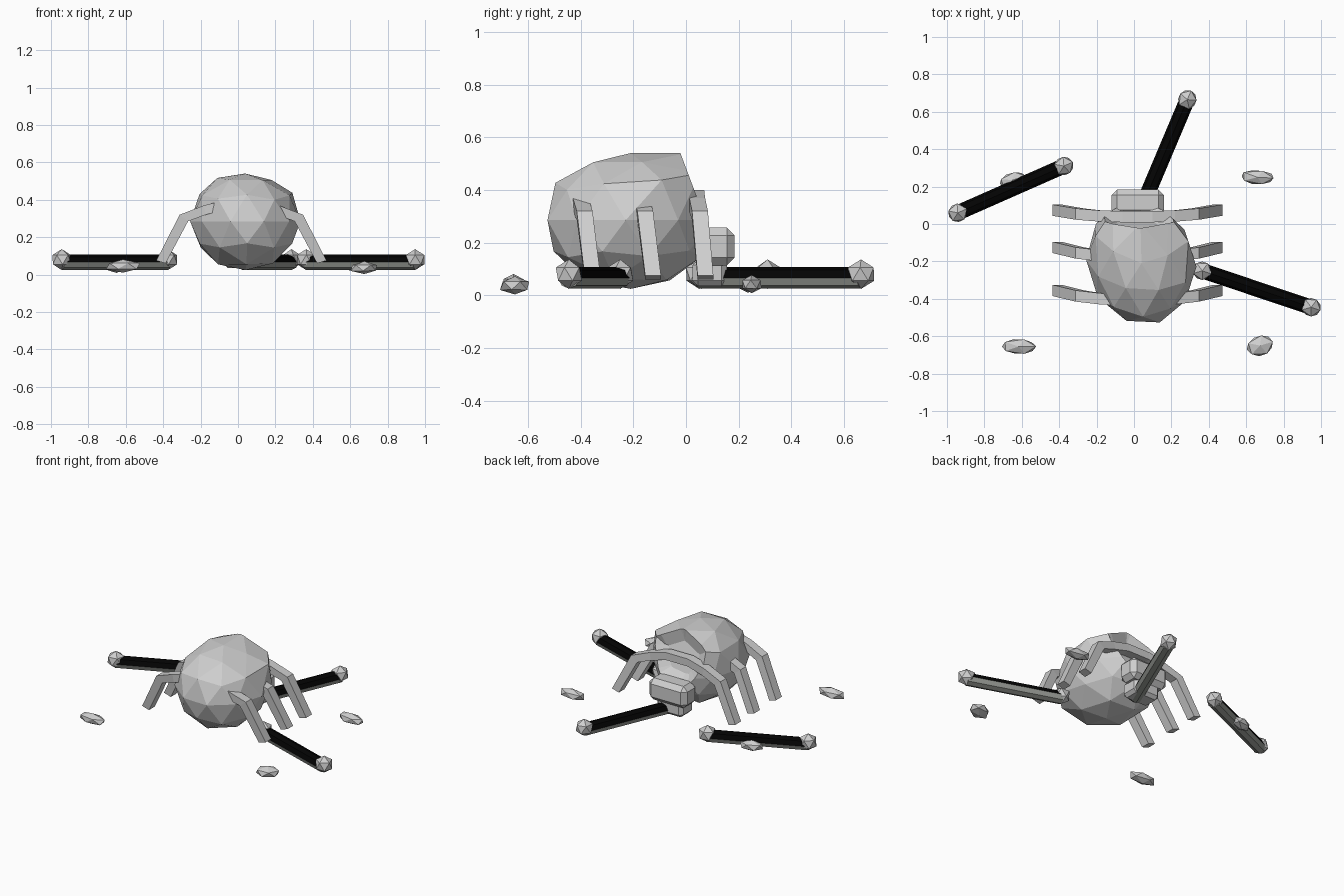
import bpy, bmesh, math, random
from mathutils import Vector, Matrix

if "Cube" in bpy.data.objects:
    bpy.data.objects.remove(bpy.data.objects["Cube"])


def material(name, rgb):
    m = bpy.data.materials.new(name)
    m.diffuse_color = (*rgb, 1)
    m.use_nodes = True
    m.node_tree.nodes["Principled BSDF"].inputs["Base Color"].default_value = m.diffuse_color
    return m


bone = material("bone_grey", (0.62, 0.62, 0.62))
black = material("black", (0.001, 0.001, 0.001))
shade = material("shaft_grey", (0.32, 0.335, 0.31))


def finish(bm, name, mats=(bone,)):
    bmesh.ops.recalc_face_normals(bm, faces=bm.faces)
    me = bpy.data.meshes.new(name)
    bm.to_mesh(me)
    bm.free()
    for m in mats:
        me.materials.append(m)
    ob = bpy.data.objects.new(name, me)
    bpy.context.collection.objects.link(ob)
    return ob


def ball(bm, loc, size, sub, rot=0.0, jitter=0.0):
    vs = bmesh.ops.create_icosphere(bm, subdivisions=sub, radius=1)["verts"]
    turn = Matrix.Rotation(rot, 3, 'Z')
    for v in vs:
        p = v.co * (1 + random.uniform(-jitter, jitter))
        v.co = turn @ Vector(a * b for a, b in zip(p, size)) + Vector(loc)


# Skull: faceted ball with a raised brow, cut flat on the face side
random.seed(3)
bm = bmesh.new()
ball(bm, (0.04, -0.21, 0.285), (0.285, 0.335, 0.265), 2, 0.3, 0.03)
for v in bm.verts:
    if v.co.y > -0.14 and v.co.z > 0.3:
        v.co.z = 0.285 + (v.co.z - 0.285) * 1.25
        v.co.y += 0.04
    v.co.z = min(max(v.co.z, 0.02), 0.54)
n = Vector((0, 0.936, 0.35)).normalized()
cut = bmesh.ops.bisect_plane(bm, geom=bm.verts[:] + bm.edges[:] + bm.faces[:],
                             plane_co=(0, -0.01, 0.51), plane_no=n, clear_outer=True)
rim = [e for e in cut["geom_cut"] if isinstance(e, bmesh.types.BMEdge)]
# Sunken face opening
cap = bmesh.ops.contextual_create(bm, geom=rim)["faces"]
bmesh.ops.inset_region(bm, faces=cap, thickness=0.07, depth=0)
for v in {v for f in cap for v in f.verts}:
    v.co -= n * 0.04
finish(bm, "skull")


# Jaw: bevelled block over a narrower chin
def block(name, loc, size, bevel):
    bm = bmesh.new()
    bmesh.ops.create_cube(bm, size=1)
    for v in bm.verts:
        v.co = Vector(a * b for a, b in zip(v.co, size)) + Vector(loc)
    bmesh.ops.bevel(bm, geom=bm.edges[:], offset=bevel, segments=1, affect='EDGES')
    finish(bm, name)


block("jaw", (0.02, 0.115, 0.185), (0.28, 0.14, 0.145), 0.03)
block("chin", (0.02, 0.09, 0.085), (0.19, 0.13, 0.10), 0.02)

# Ribs: (outer x, outer z, inner x, inner z, y lean) from one foot over the top
half = [(0.455, 0.075, 0.405, 0.06, 0.03), (0.33, 0.32, 0.285, 0.285, 0.0),
        (0.20, 0.37, 0.19, 0.32, -0.015), (0.08, 0.40, 0.08, 0.35, -0.02)]
path = half + [(-a, b, -c, d, e) for a, b, c, d, e in reversed(half)]
for i, (y, lean) in enumerate([(-0.385, 1), (-0.155, 1), (0.053, 0.7)]):
    bm = bmesh.new()
    rings = [[bm.verts.new((0.018 + x, y + e * lean + s * 0.03, z))
              for x, z, s in ((a, b, -1), (a, b, 1), (c, d, 1), (c, d, -1))]
             for a, b, c, d, e in path]
    for r, q in zip(rings, rings[1:]):
        for k in range(4):
            bm.faces.new((r[k], r[k - 1], q[k - 1], q[k]))
    bm.faces.new(rings[0])
    bm.faces.new(rings[-1])
    finish(bm, f"rib_{i + 1}")

# Long bones: eight-sided shafts, black on the upper half, with faceted knobs
for i, (a, b) in enumerate([((-0.942, 0.06), (-0.375, 0.31)), ((0.025, 0.05), (0.285, 0.665)),
                            ((0.365, -0.25), (0.947, -0.445))]):
    a, b = Vector((*a, 0.066)), Vector((*b, 0.066))
    d = b - a
    ang = math.atan2(d.y, d.x)
    bm = bmesh.new()
    bmesh.ops.create_cone(bm, cap_ends=True, segments=8, radius1=0.041, radius2=0.041,
                          depth=d.length,
                          matrix=Matrix.Translation((a + b) / 2) @ Matrix.Rotation(ang, 4, 'Z')
                          @ Matrix.Rotation(math.pi / 2, 4, 'Y'))
    for f in bm.faces:
        f.material_index = 1 if f.calc_center_median().z > 0.07 else 0
    finish(bm, f"bone_shaft_{i + 1}", (shade, black))
    for p, end in ((a, "near"), (b, "far")):
        bm = bmesh.new()
        ball(bm, (p.x, p.y, 0.08), (0.058, 0.055, 0.056), 1, ang)
        finish(bm, f"bone_knob_{end}_{i + 1}")

# Loose flat shards around the pile
for i, (x, y, z, sx, sy, rot) in enumerate([(-0.615, -0.655, 0.045, 0.10, 0.045, 0.0),
                                            (0.675, -0.65, 0.036, 0.08, 0.06, 0.3),
                                            (0.66, 0.25, 0.042, 0.10, 0.042, -0.05),
                                            (-0.65, 0.235, 0.045, 0.08, 0.042, 0.3)]):
    bm = bmesh.new()
    ball(bm, (x, y, z), (sx, sy, 0.035), 1, rot, 0.06)
    finish(bm, f"shard_{i + 1}")
